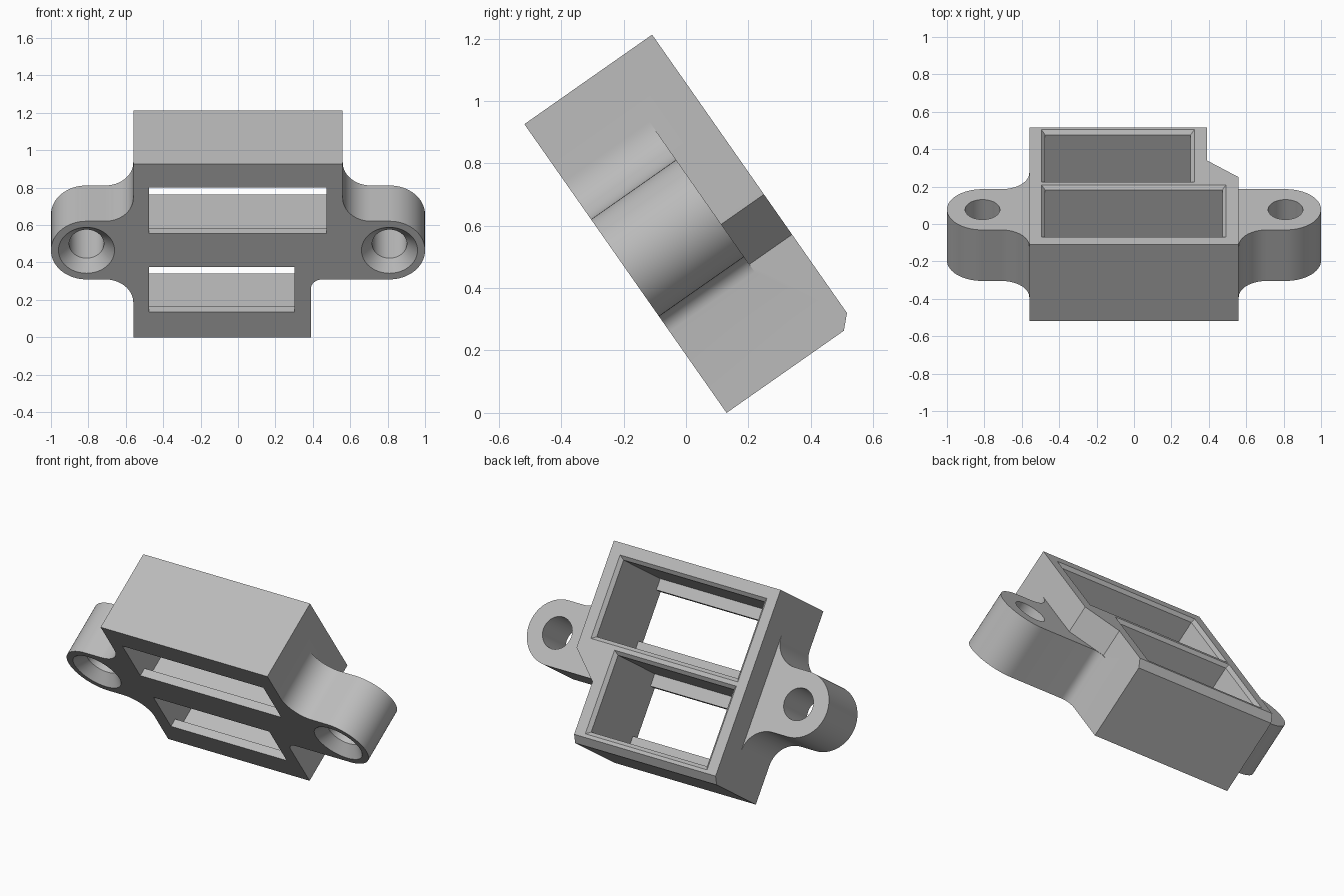
import bpy, bmesh, math
from mathutils import Matrix, Vector

if "Cube" in bpy.data.objects:
    bpy.data.objects.remove(bpy.data.objects["Cube"])

# Tilted working frame: x across, v up the front face, w from front to back
TILT = math.radians(35)
S, C = math.sin(TILT), math.cos(TILT)
FRAME = Matrix(((1, 0, 0, 0), (0, -S, C, 0.13), (0, C, S, 0), (0, 0, 0, 1)))

DEPTH, EAR_DEPTH = 0.5, 0.333

grey = bpy.data.materials.new("plain grey")
grey.use_nodes = True
grey.diffuse_color = (0.5, 0.5, 0.5, 1)
grey.node_tree.nodes["Principled BSDF"].inputs["Base Color"].default_value = grey.diffuse_color


def finish(name, bm):
    bm.transform(FRAME)
    bmesh.ops.recalc_face_normals(bm, faces=bm.faces)
    mesh = bpy.data.meshes.new(name)
    bm.to_mesh(mesh)
    bm.free()
    mesh.materials.append(grey)
    obj = bpy.data.objects.new(name, mesh)
    bpy.context.collection.objects.link(obj)
    return obj


def loft(name, sections, chamfer=0):
    """Solid through matching outlines, each given as (w, [(x, v), ...])."""
    bm = bmesh.new()
    rings = [[bm.verts.new((x, v, w)) for x, v in pts] for w, pts in sections]
    bm.faces.new(rings[0])
    bm.faces.new(rings[-1])
    for a, b in zip(rings, rings[1:]):
        for i in range(len(a)):
            j = (i + 1) % len(a)
            bm.faces.new((a[i], a[j], b[j], b[i]))
    if chamfer:
        edge = [e for e in bm.edges if all(p.co.y < 0.001 and p.co.z > DEPTH - 0.001 for p in e.verts)]
        bmesh.ops.bevel(bm, geom=edge, offset=chamfer, segments=1, affect='EDGES')
    return finish(name, bm)


def arc(cx, cv, r, start, end, steps):
    angles = [math.radians(start + (end - start) * i / steps) for i in range(steps + 1)]
    return [(cx + r * math.cos(a), cv + r * math.sin(a)) for a in angles]


def rect(x0, x1, v0, v1, grow=0):
    return [(x0 - grow, v0 - grow), (x1 + grow, v0 - grow),
            (x1 + grow, v1 + grow), (x0 - grow, v1 + grow)]


def combine(target, other, operation):
    mod = target.modifiers.new(operation.lower(), 'BOOLEAN')
    mod.operation, mod.object, mod.solver = operation, other, 'EXACT'
    bpy.context.view_layer.objects.active = target
    bpy.ops.object.modifier_apply(modifier=mod.name)
    bpy.data.objects.remove(other)


# Main housing, with the lower side notch and chamfered rear bottom edge
outline = [(-0.56, 0), (0.39, 0), (0.39, 0.348), (0.56, 0.505), (0.56, 1.13), (-0.56, 1.13)]
housing = loft("bracket_housing", [(0, outline), (DEPTH, outline)], chamfer=0.041)

# Mounting ears with filleted roots
EX, EV, ER, FR = 0.81, 0.5675, 0.19, 0.15
top, bottom = EV + ER, EV - ER
for side in (-1, 1):
    pts = [(0.5, top + FR)] + arc(0.71, top + FR, FR, 180, 270, 16)
    pts += arc(EX, EV, ER, 90, -90, 32)
    if side < 0:
        pts += arc(0.71, bottom - FR, FR, 90, 180, 16) + [(0.5, bottom - FR)]
    else:
        pts += arc(0.45, bottom - 0.06, 0.06, 90, 180, 8) + [(0.3, bottom - 0.06)]
    pts = [(side * x, v) for x, v in pts]
    combine(housing, loft("ear", [(0, pts), (EAR_DEPTH, pts)]), 'UNION')

# Screw holes, countersunk from the front
for side in (-1, 1):
    rings = [(w, arc(side * EX, EV, r, 0, 352.5, 47))
             for w, r in ((-0.02, 0.169), (0.06, 0.093), (0.4, 0.093))]
    combine(housing, loft("screw_hole", rings), 'DIFFERENCE')

# Rear pockets with chamfered mouths, each opening through a narrower front slot
LIP, EDGE = 0.05, 0.02
for right, v0, v1, s0, s1 in ((0.472, 0.595, 1.043, 0.678, 0.977),
                              (0.303, 0.081, 0.53, 0.165, 0.458)):
    inner = rect(-0.475, right, v0, v1)
    combine(housing, loft("pocket", [(LIP, inner), (DEPTH - EDGE, inner),
                                     (DEPTH + EDGE, rect(-0.475, right, v0, v1, 2 * EDGE))]), 'DIFFERENCE')
    slot = rect(-0.475, right, s0, s1)
    combine(housing, loft("slot", [(-0.1, slot), (0.1, slot)]), 'DIFFERENCE')

bpy.ops.object.select_all(action='DESELECT')
housing.select_set(True)
bpy.context.view_layer.objects.active = housing
bpy.ops.object.shade_smooth_by_angle(angle=math.radians(30))
